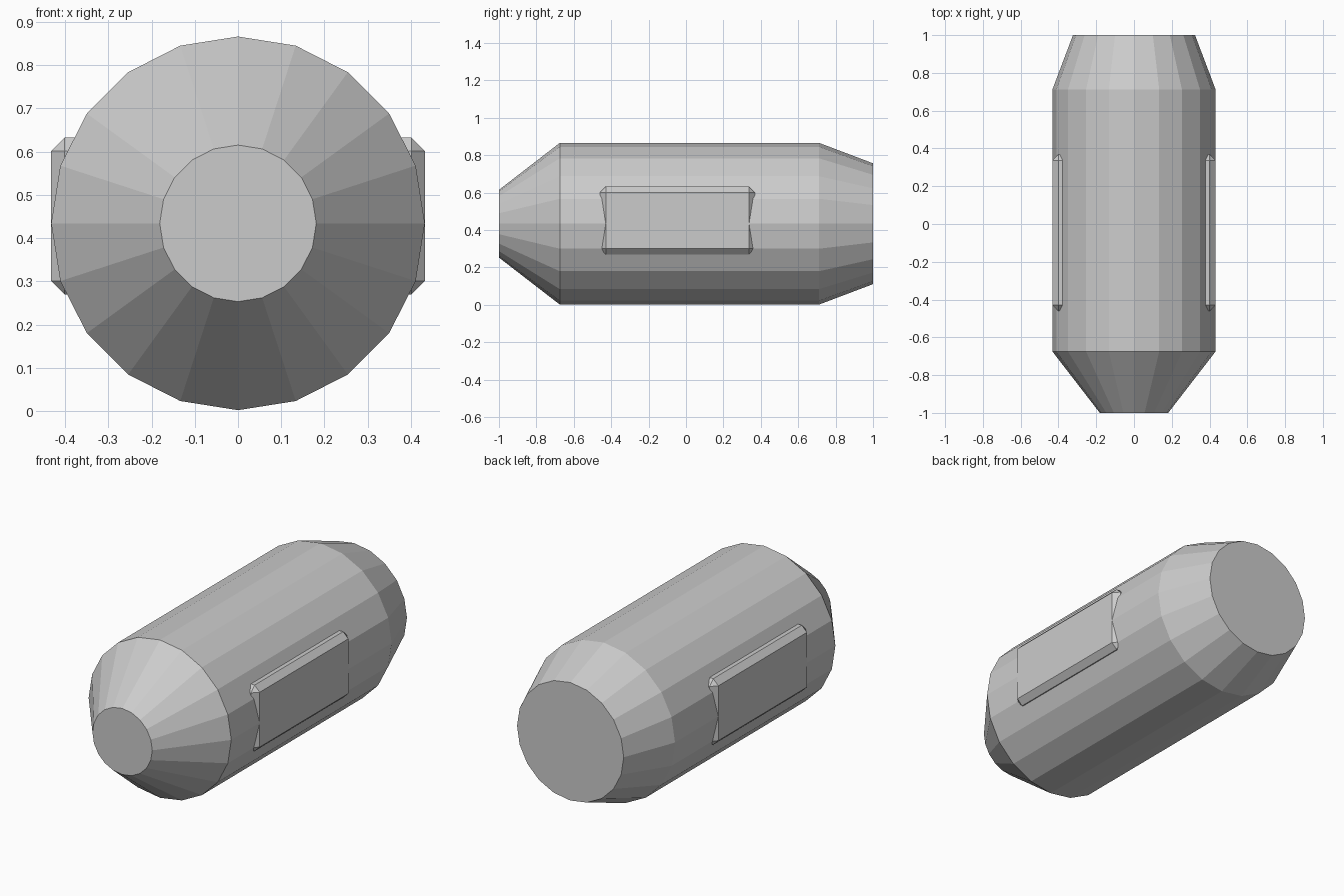
import bpy, bmesh, math

if "Cube" in bpy.data.objects:
    bpy.data.objects.remove(bpy.data.objects["Cube"])

grey = bpy.data.materials.new("light grey")
grey.diffuse_color = (0.6, 0.6, 0.6, 1)
grey.use_nodes = True
grey.node_tree.nodes["Principled BSDF"].inputs["Base Color"].default_value = grey.diffuse_color
CZ = 0.434


def finish(bm, name):
    bmesh.ops.recalc_face_normals(bm, faces=bm.faces)
    mesh = bpy.data.meshes.new(name)
    bm.to_mesh(mesh)
    bm.free()
    mesh.materials.append(grey)
    obj = bpy.data.objects.new(name, mesh)
    bpy.context.collection.objects.link(obj)
    return obj


# Capsule body: 20-sided rings along y, (y, radius)
bm = bmesh.new()
N = 20
rings = []
for y, r in [(-1, 0.181), (-0.675, 0.432), (0.712, 0.432), (1, 0.323)]:
    rings.append([bm.verts.new((r * math.sin(2 * math.pi * i / N), y,
                                CZ + r * math.cos(2 * math.pi * i / N)))
                  for i in range(N)])
for a, b in zip(rings, rings[1:]):
    for i in range(N):
        j = (i + 1) % N
        bm.faces.new((a[i], a[j], b[j], b[i]))
bm.faces.new(rings[0])
bm.faces.new(rings[-1])
finish(bm, "capsule_body")

# Chamfered side plates, sunk into the body
for side, label in ((-1, "left"), (1, "right")):
    bm = bmesh.new()
    bmesh.ops.create_cube(bm, size=1)
    for v in bm.verts:
        v.co.x = side * 0.332 + v.co.x * 0.2
        v.co.y = -0.046 + v.co.y * 0.828
        v.co.z = 0.451 + v.co.z * 0.362
    bmesh.ops.bevel(bm, geom=bm.edges[:], offset=0.031, segments=1,
                    affect='EDGES', profile=0.5)
    finish(bm, label + "_side_plate")
